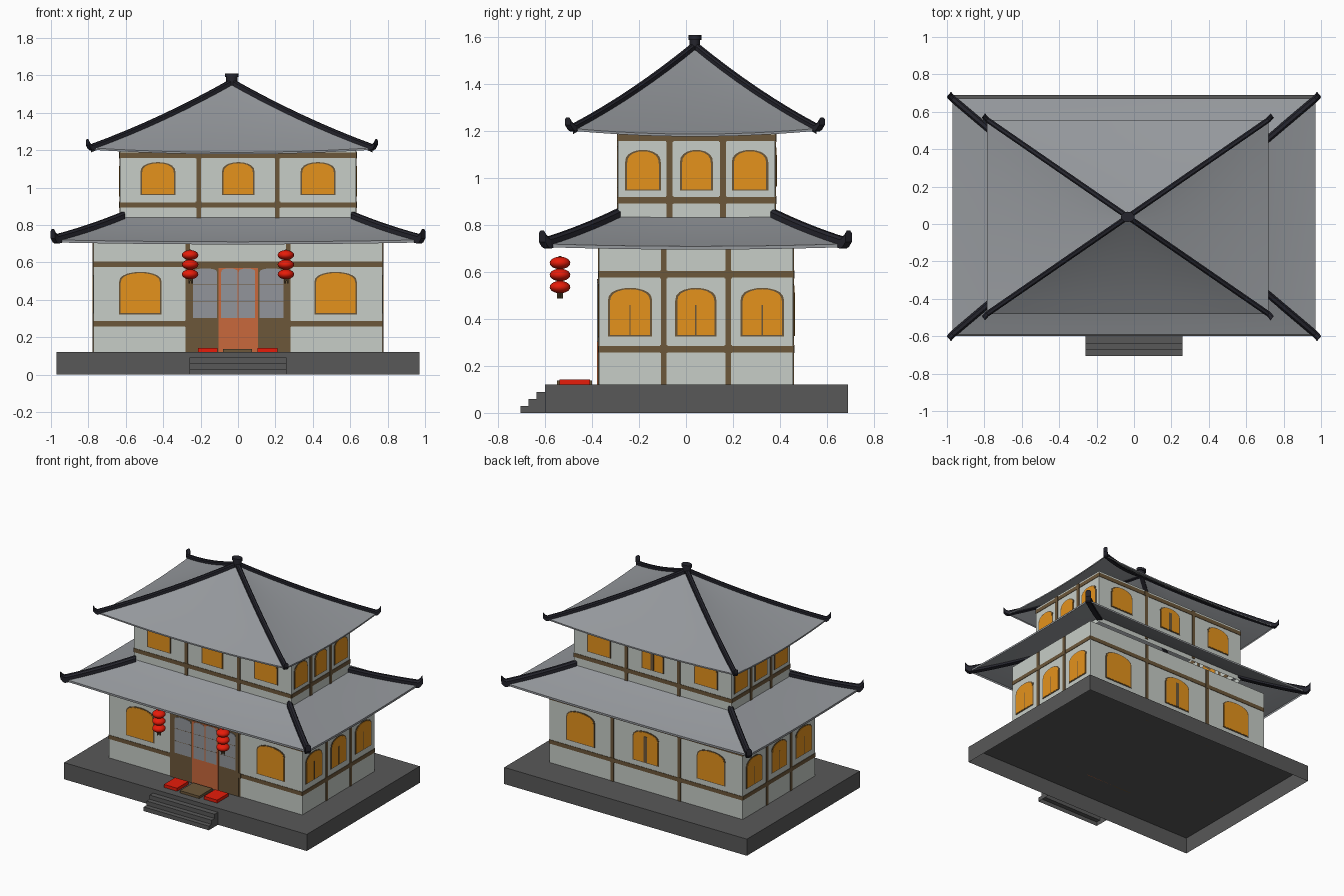
import bpy, bmesh, math

if "Cube" in bpy.data.objects:
    bpy.data.objects.remove(bpy.data.objects["Cube"])


def material(name, r, g, b):
    m = bpy.data.materials.new(name)
    m.diffuse_color = (r, g, b, 1)
    m.use_nodes = True
    m.node_tree.nodes["Principled BSDF"].inputs["Base Color"].default_value = m.diffuse_color
    return m


WALL = material("pale plaster", 0.57, 0.61, 0.57)
ROOF = material("grey roof tile", 0.30, 0.315, 0.335)
STONE = material("dark stone", 0.098, 0.098, 0.098)
RIDGE = material("black ridge", 0.018, 0.018, 0.026)
WOOD = material("brown wood", 0.15, 0.095, 0.042)
AMBER = material("amber window", 0.78, 0.29, 0.012)
RED = material("lantern red", 0.85, 0.012, 0.003)
DOOR = material("orange door", 0.58, 0.14, 0.045)
GLASS = material("grey door pane", 0.29, 0.30, 0.325)


def finish(name, bm, mat, smooth=None):
    me = bpy.data.meshes.new(name)
    bm.to_mesh(me)
    bm.free()
    ob = bpy.data.objects.new(name, me)
    bpy.context.collection.objects.link(ob)
    me.materials.append(mat)
    if smooth:
        bpy.ops.object.select_all(action='DESELECT')
        ob.select_set(True)
        bpy.context.view_layer.objects.active = ob
        bpy.ops.object.shade_smooth_by_angle(angle=math.radians(smooth))
    return ob


def box(name, x0, x1, y0, y1, z0, z1, mat, top=True):
    """Box without a bottom (the model is hollow underneath), optionally without a top."""
    bm = bmesh.new()
    bmesh.ops.create_cube(bm, size=1)
    bm.normal_update()
    drop = [f for f in bm.faces if f.normal.z < -0.5 or (f.normal.z > 0.5 and not top)]
    bmesh.ops.delete(bm, geom=drop, context='FACES_ONLY')
    for v in bm.verts:
        v.co = ((x0 + x1) / 2 + v.co.x * (x1 - x0),
                (y0 + y1) / 2 + v.co.y * (y1 - y0), (z0 + z1) / 2 + v.co.z * (z1 - z0))
    return finish(name, bm, mat)


def plate(name, pts, side, wall, depth, mat):
    """Thin prism with outline pts (along the wall, z) lying on one side of a wall box."""
    x0, x1, y0, y1 = wall

    def place(u, z, d):
        return {'front': (u, y0 - d, z), 'back': (u, y1 + d, z),
                'right': (x1 + d, u, z), 'left': (x0 - d, u, z)}[side]
    bm = bmesh.new()
    inner = [bm.verts.new(place(u, z, -0.001)) for u, z in pts]
    outer = [bm.verts.new(place(u, z, depth)) for u, z in pts]
    bm.faces.new(inner)
    bm.faces.new(outer)
    n = len(pts)
    for i in range(n):
        j = (i + 1) % n
        bm.faces.new((inner[i], inner[j], outer[j], outer[i]))
    bmesh.ops.recalc_face_normals(bm, faces=bm.faces)
    return finish(name, bm, mat)


def rect(u0, u1, z0, z1):
    return [(u0, z0), (u1, z0), (u1, z1), (u0, z1)]


def arch(u0, u1, z0, z1, rise):
    c, r = (u0 + u1) / 2, (u1 - u0) / 2
    top = [(c + r * math.cos(math.pi * i / 10), z1 - rise + rise * math.sin(math.pi * i / 10) ** 0.8)
           for i in range(11)]
    return [(u0, z0), (u1, z0)] + top


def window(side, wall, u0, u1, z0, z1, bar=0):
    g = 0.006
    plate("window_frame", arch(u0 - g, u1 + g, z0 - g, z1 + g, 0.055), side, wall, 0.003, WOOD)
    plate("window_pane", arch(u0 + 0.003, u1 - 0.003, z0, z1, 0.052), side, wall, 0.005, AMBER)
    if bar:
        c = (u0 + u1) / 2
        plate("window_bar", rect(c - bar, c + bar, z0, z1 - 0.03), side, wall, 0.007, WOOD)


# Hollow stone platform and stair
box("platform", -0.97, 0.97, -0.6, 0.69, 0, 0.12, STONE)
bm = bmesh.new()
ys = [-0.705, -0.672, -0.638, -0.6]
prof = [p for i in range(3) for p in ((ys[i], 0.03 * i), (ys[i], 0.03 * (i + 1)))] + [(-0.6, 0.09)]
sides = [[bm.verts.new((x, y, z)) for y, z in prof + [(-0.6, 0)]] for x in (-0.26, 0.26)]
for i in range(len(prof) - 1):
    bm.faces.new((sides[0][i], sides[1][i], sides[1][i + 1], sides[0][i + 1]))
for s in sides:
    bm.faces.new(s)
bmesh.ops.recalc_face_normals(bm, faces=bm.faces)
finish("stair", bm, STONE)

# Walls of both storeys
LOW = (-0.773, 0.773, -0.37, 0.457)
UP = (-0.63, 0.63, -0.29, 0.38)
box("lower_walls", *LOW, 0.12, 0.72, WALL, top=False)
box("upper_walls", *UP, 0.8, 1.2, WALL, top=False)

# Timber beams and posts with thicker crossings
for wall, zs, ztop, zbot, px, py in (
        (LOW, (0.272, 0.59), 0.715, 0.12, (-0.268, 0.268), (-0.095, 0.18)),
        (UP, (0.907, 1.172), 1.195, 0.82, (-0.21, 0.21), (-0.07, 0.157))):
    for side in ('front', 'back', 'left', 'right'):
        long = side in ('front', 'back')
        a, b = (wall[0], wall[1]) if long else (wall[2], wall[3])
        posts = px if long else py
        for z in zs:
            plate("beam", rect(a, b, z - 0.014, z + 0.014), side, wall, 0.003, WOOD)
            for p in posts:
                plate("beam_joint", rect(p - 0.016, p + 0.016, z - 0.017, z + 0.017), side, wall, 0.005, WOOD)
        for p in posts:
            plate("post", rect(p - 0.0125, p + 0.0125, zbot, ztop), side, wall, 0.004, WOOD)

# Windows
for s in (-1, 1):
    for side in ('front', 'back'):
        c = 0.522 * s
        window(side, LOW, c - 0.108, c + 0.108, 0.328, 0.543)
        c = 0.428 * s
        window(side, UP, c - 0.088, c + 0.088, 0.965, 1.13)
window('front', UP, -0.08, 0.083, 0.965, 1.13)
window('back', UP, -0.083, 0.083, 0.965, 1.13, bar=0.012)
window('back', LOW, -0.1, 0.1, 0.328, 0.543, bar=0.013)
for side in ('left', 'right'):
    for a, b in ((-0.327, -0.15), (-0.04, 0.124), (0.238, 0.412)):
        window(side, LOW, a, b, 0.332, 0.527)
        c = (a + b) / 2
        plate("window_bar", rect(c - 0.003, c + 0.003, 0.332, 0.46), side, LOW, 0.006, WOOD)
    for a, b in ((-0.254, -0.113), (-0.02, 0.109), (0.201, 0.345)):
        window(side, UP, a, b, 0.953, 1.115)

# Entrance: wooden surround, orange door leaves and grey panes
plate("door_surround", rect(-0.268, 0.268, 0.12, 0.6), 'front', LOW, 0.006, WOOD)
plate("door_leaves", rect(-0.103, 0.107, 0.12, 0.57), 'front', LOW, 0.009, DOOR)
for a, b in ((-0.24, -0.112), (0.116, 0.244), (-0.09, -0.002), (0.004, 0.092)):
    plate("door_pane", arch(a, b, 0.303, 0.568, 0.02), 'front', LOW, 0.0095, GLASS)
    for z in (0.39, 0.48):
        plate("pane_bar", rect(a, b, z - 0.0012, z + 0.0012), 'front', LOW, 0.0098, WOOD)

# Door mats
box("centre_mat", -0.08, 0.075, -0.55, -0.4, 0.12, 0.137, WOOD)
for c in (-0.162, 0.158):
    box("red_cushion", c - 0.053, c + 0.053, -0.54, -0.41, 0.12, 0.142, RED)


def roof(name, cx, cy, inner, outer, z0, slope, curve, sag, thick, half, low, high):
    """Hipped roof sheet with concave slopes, sagging eaves and upturned corner ridges."""
    N, M = 12, 8
    corners = [(-1, -1), (1, -1), (1, 1), (-1, 1)]

    def on_roof(k, u, t, drop=0):
        (ax, ay), (bx, by) = corners[k], corners[(k + 1) % 4]
        f = (u + 1) / 2
        hx, hy = (inner[i] + (outer[i] - inner[i]) * t for i in (0, 1))
        z = z0 - slope * t + curve * t * t - sag * t * (1 - u * u) - drop
        return (cx + hx * (ax + (bx - ax) * f), cy + hy * (ay + (by - ay) * f), z)
    bm = bmesh.new()
    us = [-1 + 2 * i / N for i in range(N + 1)]
    for k in range(4):
        rows = [[on_roof(k, u, j / M) for u in us] for j in range(M + 1)]
        rows.append([on_roof(k, u, 1, thick) for u in us])
        g = [[bm.verts.new(p) for p in row] for row in rows]
        for j in range(len(g) - 1):
            for i in range(N):
                bm.faces.new((g[j + 1][i], g[j + 1][i + 1], g[j][i + 1], g[j][i]))
    bmesh.ops.remove_doubles(bm, verts=bm.verts, dist=0.0005)
    finish(name, bm, ROOF, smooth=18)
    # Square corner ridges ending in upturned tips
    for k, (sx, sy) in enumerate(corners):
        path = [on_roof(k, -1, j / M) for j in range(M + 1)]
        x, y, z = path[-1]
        path += [(x + sx * 0.01, y + sy * 0.011, z + 0.008), (x + sx * 0.02, y + sy * 0.023, z + 0.028)]
        dx, dy = x - path[0][0], y - path[0][1]
        d = math.hypot(dx, dy)
        nx, ny = -dy / d * half, dx / d * half
        bm = bmesh.new()
        rings = []
        for x, y, z in path:
            rings.append([bm.verts.new((x + s * nx, y + s * ny, z + h))
                          for s, h in ((-1, low), (1, low), (1, high * 0.6), (0.5, high),
                                       (-0.5, high), (-1, high * 0.6))])
        for a, b in zip(rings, rings[1:]):
            for i in range(6):
                bm.faces.new((a[i], a[(i + 1) % 6], b[(i + 1) % 6], b[i]))
        bm.faces.new(rings[0])
        bm.faces.new(rings[-1])
        bmesh.ops.recalc_face_normals(bm, faces=bm.faces)
        finish(name + "_ridge", bm, RIDGE)


roof("lower_roof", 0, 0.04, (0.615, 0.33), (0.97, 0.63),
     0.84, 0.145, 0.025, 0.01, 0.014, 0.018, -0.02, 0.03)
roof("upper_roof", -0.033, 0.038, (0.001, 0.001), (0.752, 0.519),
     1.562, 0.425, 0.075, 0.024, 0.01, 0.0145, -0.013, 0.019)


def lathe(name, x, y, z0, z1, r0, r1, mat, sides=12, sy=1):
    bm = bmesh.new()
    bmesh.ops.create_cone(bm, cap_ends=True, segments=sides, radius1=r0, radius2=r1, depth=z1 - z0)
    for v in bm.verts:
        v.co = (x + v.co.x, y + v.co.y * sy, (z0 + z1) / 2 + v.co.z)
    return finish(name, bm, mat, smooth=40)


# Roof finial
lathe("finial_neck", -0.033, 0.038, 1.545, 1.592, 0.03, 0.03, RIDGE, sy=0.75)
lathe("finial_cap", -0.033, 0.038, 1.59, 1.61, 0.037, 0.037, RIDGE, sy=0.75)

# Hanging lantern strings
for x in (-0.256, 0.256):
    y = -0.537
    lathe("lantern_cord", x, y, 0.50, 0.668, 0.006, 0.006, WOOD, 6)
    for z in (0.639, 0.588, 0.536):
        bm = bmesh.new()
        bmesh.ops.create_uvsphere(bm, u_segments=16, v_segments=10, radius=1)
        for v in bm.verts:
            v.co = (x + v.co.x * 0.044, y + v.co.y * 0.044, z + v.co.z * 0.0265)
        finish("lantern", bm, RED, smooth=60)
    for i in range(3):
        a = i * math.tau / 3
        lathe("tassel", x + 0.01 * math.cos(a), y + 0.01 * math.sin(a), 0.488, 0.515, 0.005, 0.005, WOOD, 6)
